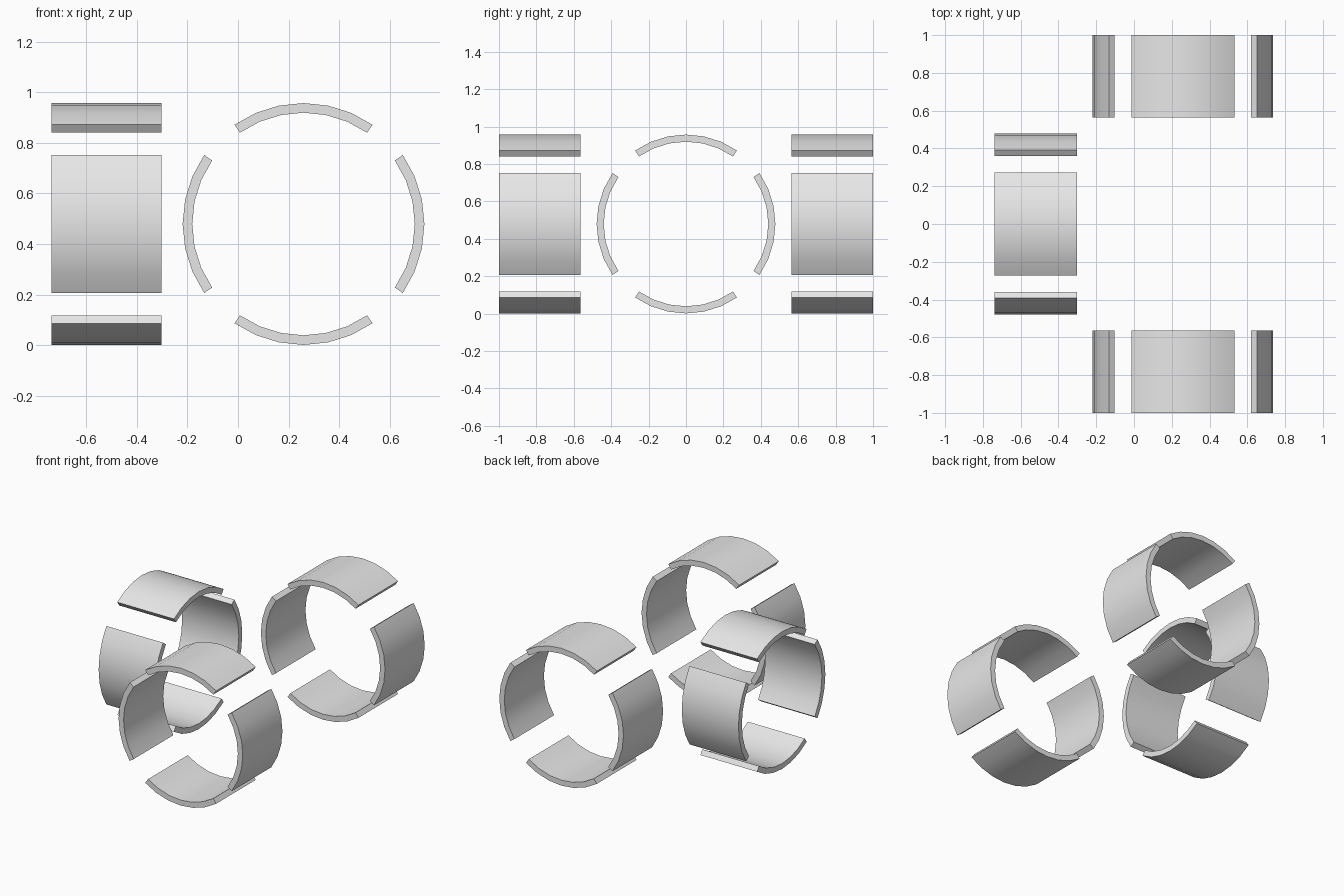
import bpy
import bmesh
from math import radians, sin, cos
from mathutils import Matrix, Vector

cube = bpy.data.objects.get("Cube")
if cube:
    bpy.data.objects.remove(cube, do_unlink=True)

OUTER, INNER, LENGTH = 0.478, 0.44, 0.436
HALF_ANGLE, SEGMENTS = 34.8, 6
CENTRE_Z = 0.479

grey = bpy.data.materials.new("light_grey")
grey.use_nodes = True
colour = (0.8, 0.8, 0.8, 1)
grey.diffuse_color = colour
grey.node_tree.nodes["Principled BSDF"].inputs["Base Color"].default_value = colour


def curved_plate(name, location, turn, spin):
    """Arc profile in the XZ plane, extruded along Y, turned to its side of the ring."""
    angles = [radians(HALF_ANGLE * (2 * i / SEGMENTS - 1)) for i in range(SEGMENTS + 1)]
    bm = bmesh.new()
    rows = [[bm.verts.new((r * sin(a), -LENGTH / 2, r * cos(a))) for a in angles]
            for r in (OUTER, INNER)]
    faces = [bm.faces.new((rows[0][i], rows[0][i + 1], rows[1][i + 1], rows[1][i]))
             for i in range(SEGMENTS)]
    result = bmesh.ops.extrude_face_region(bm, geom=faces, use_keep_orig=True)
    moved = [v for v in result["geom"] if isinstance(v, bmesh.types.BMVert)]
    bmesh.ops.translate(bm, verts=moved, vec=(0, LENGTH, 0))
    bmesh.ops.recalc_face_normals(bm, faces=bm.faces)
    matrix = (Matrix.Translation(Vector(location))
              @ Matrix.Rotation(radians(spin), 4, "Z")
              @ Matrix.Rotation(radians(turn), 4, "Y"))
    bm.transform(matrix)
    mesh = bpy.data.meshes.new(name)
    bm.to_mesh(mesh)
    bm.free()
    mesh.materials.append(grey)
    obj = bpy.data.objects.new(name, mesh)
    bpy.context.collection.objects.link(obj)
    bpy.ops.object.select_all(action="DESELECT")
    obj.select_set(True)
    bpy.context.view_layer.objects.active = obj
    bpy.ops.object.shade_smooth_by_angle(angle=radians(30))


# Three split rings: two along Y, one along X
rings = [
    ("front_ring", (0.259, -0.782, CENTRE_Z), 0),
    ("back_ring", (0.259, 0.782, CENTRE_Z), 0),
    ("side_ring", (-0.52, 0, CENTRE_Z), 90),
]
# Four curved plates per ring
for ring, centre, spin in rings:
    for i, part in enumerate(("top", "first_side", "bottom", "second_side")):
        curved_plate(f"{ring}_{part}_plate", centre, 90 * i, spin)
